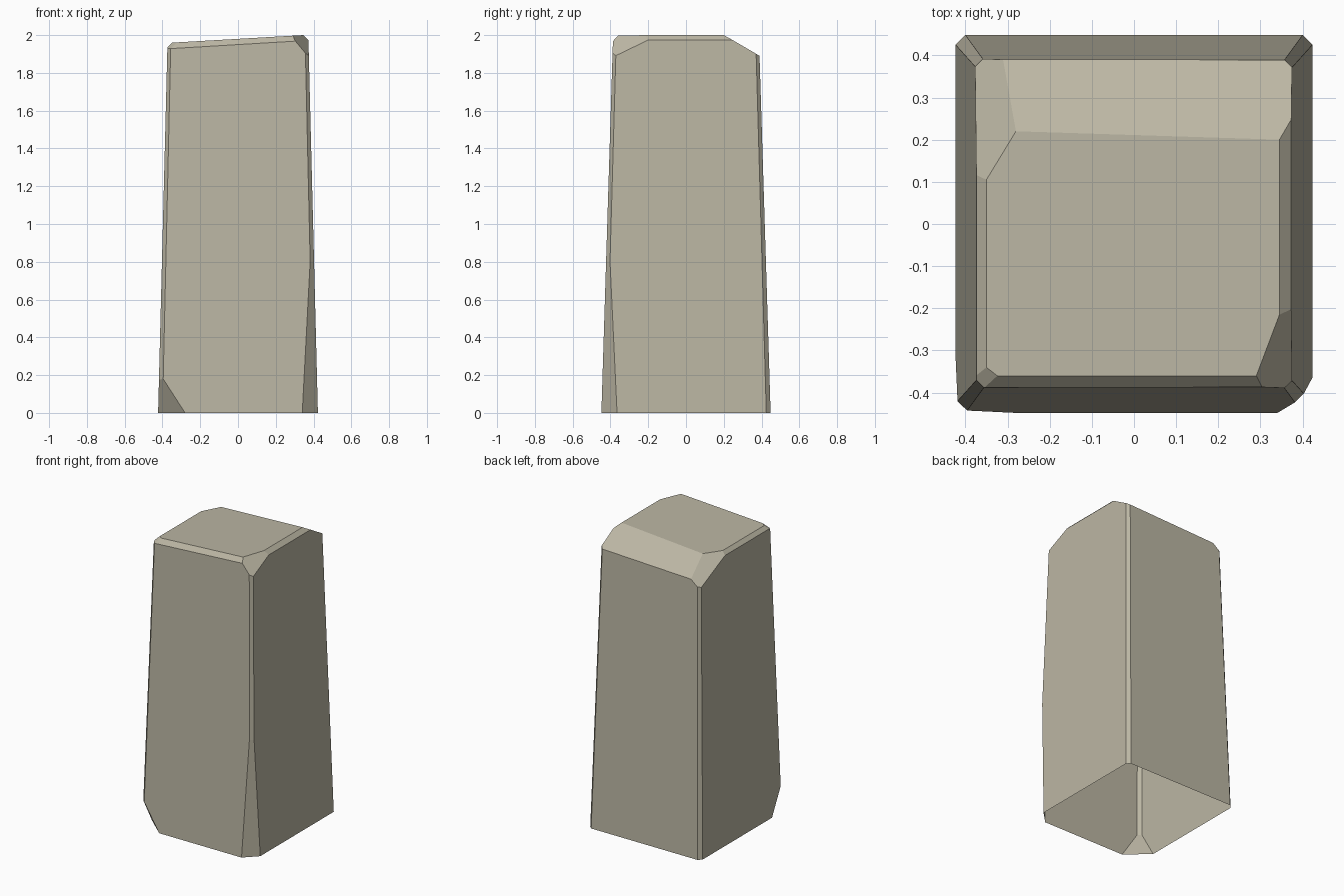
import bpy
import bmesh
from mathutils import Vector

cube = bpy.data.objects.get("Cube")
if cube:
    bpy.data.objects.remove(cube, do_unlink=True)

stone = bpy.data.materials.new("warm grey stone")
stone.use_nodes = True
colour = (0.50, 0.47, 0.37, 1)
stone.diffuse_color = colour
stone.node_tree.nodes["Principled BSDF"].inputs["Base Color"].default_value = colour

CENTRE = Vector((0, 0, 1))
bm = bmesh.new()


def cut(a, b, c):
    """Slice off everything beyond the plane through three points."""
    a, b, c = Vector(a), Vector(b), Vector(c)
    normal = (b - a).cross(c - a).normalized()
    if normal.dot(a - CENTRE) < 0:
        normal.negate()
    bmesh.ops.bisect_plane(bm, geom=bm.verts[:] + bm.edges[:] + bm.faces[:], dist=1e-5,
                           plane_co=a, plane_no=normal, clear_outer=True)
    rim = [e for e in bm.edges if e.is_boundary]
    if rim:
        bmesh.ops.holes_fill(bm, edges=rim, sides=0)


# Rough block
bmesh.ops.create_cube(bm, size=1)
bmesh.ops.scale(bm, vec=(0.846, 0.896, 2.1), verts=bm.verts)
bmesh.ops.translate(bm, vec=(0, 0, 1.05), verts=bm.verts)

# Tapered sides
for s in (-1, 1):
    cut((s * 0.423, -1, 0), (s * 0.423, 1, 0), (s * 0.374, 0, 1.93))
    cut((-1, s * 0.448, 0), (1, s * 0.448, 0), (0, s * 0.389, 1.9))

# Narrow chamfers on the upright corners
for sx in (-1, 1):
    for sy in (-1, 1):
        cut((sx * 0.423, sy * 0.425, 0), (sx * 0.4, sy * 0.448, 0), (sx * 0.365, sy * 0.381, 1.9))

# Sloping top and the broad rear slope
cut((-0.35, -1, 1.96), (-0.35, 1, 1.96), (0.345, 0, 2.0))
cut((0.345, 0.2, 2.0), (0.37, 0.39, 1.89), (-0.28, 0.22, 1.964))

# Small bevels along the top edges
cut((-0.35, -0.36, 1.96), (0.29, -0.36, 1.997), (0.305, -0.387, 1.968))
cut((0.345, -0.215, 2.0), (0.345, 0.2, 2.0), (0.374, 0.25, 1.972))
cut((-0.35, -0.34, 1.96), (-0.35, 0.105, 1.96), (-0.375, 0.12, 1.935))

# Chipped top corners
cut((0.29, -0.36, 1.997), (0.345, -0.215, 2.0), (0.365, -0.378, 1.9))
cut((-0.28, 0.22, 1.964), (-0.35, 0.105, 1.96), (-0.305, 0.39, 1.868))
cut((-0.35, -0.34, 1.96), (-0.325, -0.36, 1.961), (-0.365, -0.377, 1.93))

# Chipped bottom corners
cut((0.34, -0.448, 0), (0.423, -0.365, 0), (0.4025, -0.4025, 0.8))
cut((-0.28, -0.448, 0), (-0.423, -0.32, 0), (-0.41, -0.43, 0.18))

# Open underside
under = [f for f in bm.faces if all(v.co.z < 0.001 for v in f.verts)]
bmesh.ops.delete(bm, geom=under, context="FACES")
bmesh.ops.recalc_face_normals(bm, faces=bm.faces)

mesh = bpy.data.meshes.new("stone_block")
bm.to_mesh(mesh)
bm.free()
mesh.materials.append(stone)
block = bpy.data.objects.new("stone_block", mesh)
bpy.context.collection.objects.link(block)
